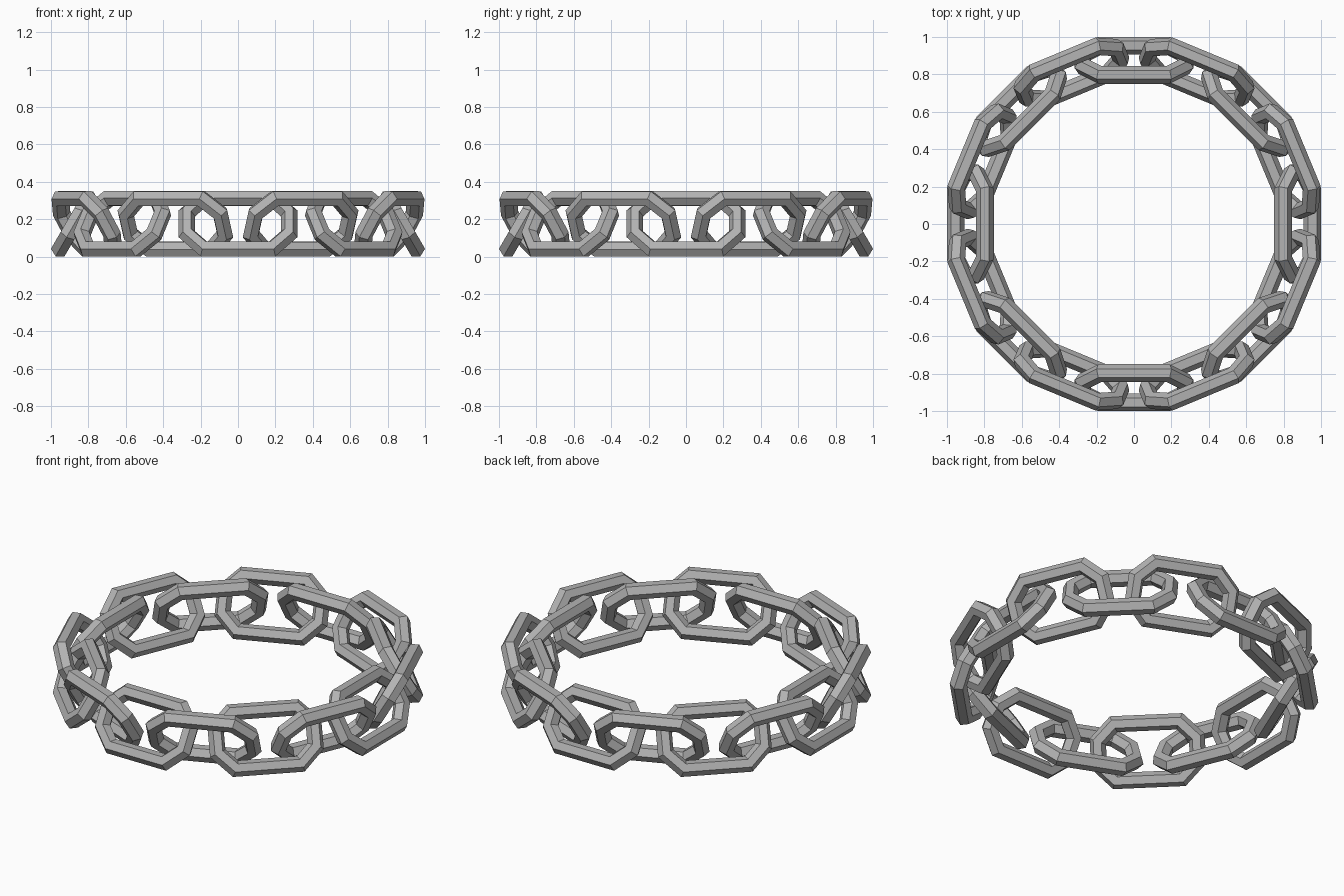
import bpy, bmesh
from math import sin, cos, pi, radians
from mathutils import Matrix

if "Cube" in bpy.data.objects:
    bpy.data.objects.remove(bpy.data.objects["Cube"], do_unlink=True)

LINKS = 16
BENDS, SIDES = 8, 6            # corners around a link, sides of its bar
BEND_R, BAR_R = 0.169, 0.048   # rounding radius and bar thickness
STRETCH = 0.117                # half of the length added between the ends
RING_R, MID_Z = 0.875, 0.175
TILT = radians(30)

steel = bpy.data.materials.new("steel grey")
steel.use_nodes = True
grey = (0.45, 0.45, 0.45, 1)
steel.diffuse_color = grey
steel.node_tree.nodes["Principled BSDF"].inputs["Base Color"].default_value = grey


def link_mesh():
    """One upright elongated octagonal link with a six-sided bar."""
    bm = bmesh.new()
    rings = []
    for i in range(BENDS):
        a = 2 * pi * (i + 0.5) / BENDS
        shift = STRETCH if cos(a) > 0 else -STRETCH
        ring = []
        for j in range(SIDES):
            b = 2 * pi * j / SIDES
            r = BEND_R + BAR_R * cos(b)
            ring.append(bm.verts.new((r * cos(a) + shift, BAR_R * sin(b), r * sin(a))))
        rings.append(ring)
    for i in range(BENDS):
        p, q = rings[i], rings[(i + 1) % BENDS]
        for j in range(SIDES):
            k = (j + 1) % SIDES
            bm.faces.new((p[j], p[k], q[k], q[j]))
    bmesh.ops.recalc_face_normals(bm, faces=bm.faces)
    mesh = bpy.data.meshes.new("chain_link")
    bm.to_mesh(mesh)
    bm.free()
    mesh.materials.append(steel)
    return mesh


# Ring of links leaning alternately inward and outward
mesh = link_mesh()
for n in range(LINKS):
    link = bpy.data.objects.new(f"chain_link_{n + 1}", mesh)
    bpy.context.collection.objects.link(link)
    lean = TILT if n % 2 == 0 else -TILT
    link.matrix_world = (Matrix.Rotation(2 * pi * n / LINKS, 4, 'Z')
                         @ Matrix.Translation((0, RING_R, MID_Z))
                         @ Matrix.Rotation(lean, 4, 'X'))
